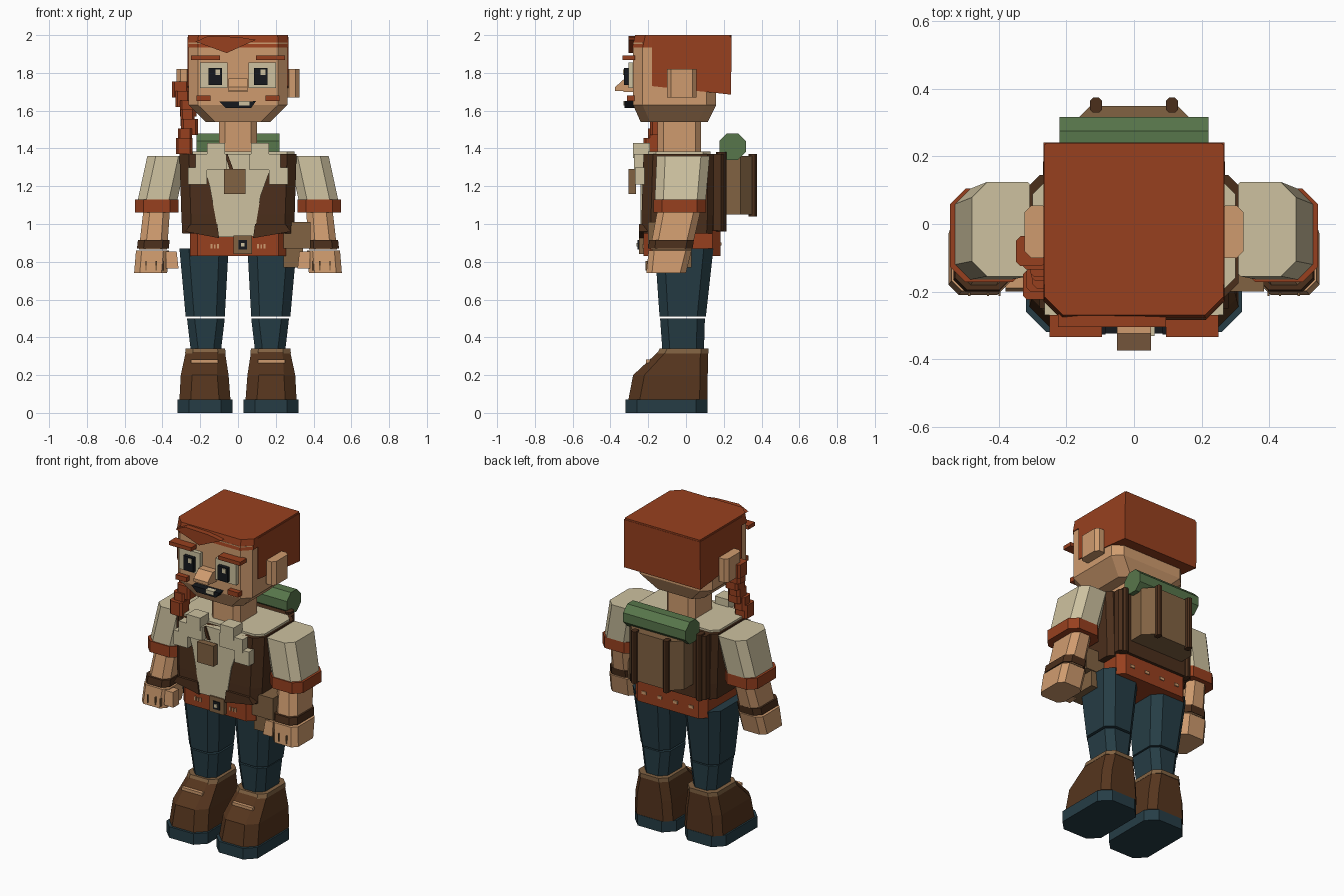
import bpy, bmesh, math
from mathutils import Vector

cube = bpy.data.objects.get("Cube")
if cube:
    bpy.data.objects.remove(cube, do_unlink=True)


def material(name, r, g, b):
    m = bpy.data.materials.new(name)
    m.use_nodes = True
    col = [(c / 255) ** 2.2 for c in (r, g, b)] + [1]
    m.diffuse_color = col
    m.node_tree.nodes["Principled BSDF"].inputs["Base Color"].default_value = col
    return m


rust = material("rust", 150, 66, 36)
skin = material("skin", 206, 154, 110)
cream = material("cream", 204, 192, 158)
leather = material("dark leather", 76, 50, 33)
boot_brown = material("boot brown", 86, 56, 35)
tan = material("tan leather", 128, 98, 68)
teal = material("dark teal", 42, 63, 71)
green = material("green", 88, 117, 76)
black = material("black", 28, 31, 35)


def build(name, rings, mat):
    """Bridge equal closed loops and cap both ends."""
    bm = bmesh.new()
    loops = [[bm.verts.new(p) for p in ring] for ring in rings]
    n = len(loops[0])
    for a, b in zip(loops, loops[1:]):
        for i in range(n):
            j = (i + 1) % n
            bm.faces.new((a[i], a[j], b[j], b[i]))
    bm.faces.new(loops[0])
    bm.faces.new(loops[-1])
    bmesh.ops.recalc_face_normals(bm, faces=bm.faces)
    me = bpy.data.meshes.new(name)
    bm.to_mesh(me)
    bm.free()
    me.materials.append(mat)
    ob = bpy.data.objects.new(name, me)
    bpy.context.collection.objects.link(ob)
    return ob


def outline(z, x0, x1, y0, y1, cf=0, cb=None):
    """Rectangle with chamfered front (cf) and back (cb) corners."""
    cb = cf if cb is None else cb
    if not cf and not cb:
        return [(x0, y0, z), (x1, y0, z), (x1, y1, z), (x0, y1, z)]
    return [(x0 + cf, y0, z), (x1 - cf, y0, z), (x1, y0 + cf, z), (x1, y1 - cb - .001, z),
            (x1 - cb - .001, y1, z), (x0 + cb + .001, y1, z), (x0, y1 - cb - .001, z), (x0, y0 + cf, z)]


def loft(name, mat, *rings, pair=False):
    """Stack outlines; a pair is also mirrored to the right side."""
    loops = [outline(*r) for r in rings]
    if not pair:
        return build(name, loops, mat)
    build("left_" + name, loops, mat)
    build("right_" + name, [[(-x, y, z) for x, y, z in l] for l in loops], mat)


def box(name, mat, x0, x1, y0, y1, z0, z1, c=0, pair=False):
    loft(name, mat, (z0, x0, x1, y0, y1, c), (z1, x0, x1, y0, y1, c), pair=pair)


def prism(name, mat, pts, a, b, along="y"):
    """Extrude an (x, z) or (y, z) profile."""
    put = (lambda p, d: (p[0], d, p[1])) if along == "y" else (lambda p, d: (d, p[0], p[1]))
    return build(name, [[put(p, d) for p in pts] for d in (a, b)], mat)


# Boots and legs
box("sole", teal, .03, .32, -.32, .115, 0, .07, .06, pair=True)
loft("boot", boot_brown, (.07, .04, .31, -.305, .113, .06, .04), (.2, .05, .303, -.28, .115, .06, .04),
     (.33, .07, .275, -.14, .117, .04), pair=True)
loft("boot_collar", tan, (.315, .066, .28, -.152, .12, .04), (.34, .068, .277, -.14, .12, .04), pair=True)
box("boot_strip", skin, .105, .25, -.212, -.19, .265, .283, pair=True)
loft("shin", teal, (.33, .09, .25, -.125, .095, .04), (.5, .07, .27, -.137, .1, .04), pair=True)
loft("thigh", teal, (.51, .07, .277, -.14, .105, .045), (.87, .05, .31, -.165, .145, .05), pair=True)

# Belt with buckle and studs
box("belt", rust, -.255, .255, -.225, .182, .83, .965, .04)
box("buckle", tan, -.025, .075, -.25, -.22, .84, .94)
box("buckle_hole", black, .002, .048, -.256, -.245, .865, .915)
box("buckle_pin", cream, .015, .035, -.262, -.25, .88, .9)
for i in range(3):
    x = .1 + .018 * i
    box("front_stud", skin, x, x + .01, -.231, -.22, .87, .895 - .004 * (i % 2), pair=True)
for i in range(4):
    x = -.18 + .11 * i
    box("back_stud", skin, x, x + .03, .18, .188, .885, .903)
box("pouch", tan, .24, .345, -.18, .03, .77, .9)
box("pouch_flap", tan, .235, .385, -.2, .035, .87, 1.01)

# Torso: vest, shirt front and shoulder yoke
loft("vest", leather, (.95, -.295, .295, -.235, .14, .05, .03), (1.05, -.3, .3, -.235, .145, .05, .03),
     (1.37, -.31, .31, -.225, .145, .05, .03))
prism("left_vest_hem", leather, [(.09, 1), (.25, 1), (.28, .96), (.08, .925)], -.25, -.2)
prism("right_vest_hem", leather, [(-.11, 1), (-.25, 1), (-.28, .96), (-.1, .925)], -.25, -.2)
prism("shirt_front", cream, [(-.2, 1.37), (.2, 1.37), (.12, 1.15), (.085, .935), (-.1, .93), (-.15, 1.2)], -.241, -.2)
box("shoulder_yoke", cream, -.3, .3, -.2, .13, 1.36, 1.383, .04)

# Stepped collar and amulet
box("collar_tip", cream, .165, .265, -.27, -.22, 1.21, 1.3, pair=True)
box("collar_step", cream, .06, .225, -.275, -.22, 1.285, 1.37, pair=True)
box("collar_top", cream, .07, .165, -.28, -.19, 1.35, 1.43, pair=True)
box("amulet", tan, -.075, .04, -.305, -.265, 1.16, 1.29)
prism("amulet_cord", leather, [(-.07, 1.37), (-.055, 1.37), (-.025, 1.29), (-.045, 1.29)], -.25, -.24)

# Arms
loft("sleeve", cream, (1.13, .32, .53, -.165, .105, .045), (1.36, .27, .48, -.155, .125, .045), pair=True)
box("cuff", rust, .315, .545, -.172, .105, 1.06, 1.13, .045, pair=True)
loft("forearm", skin, (.865, .375, .525, -.19, .03, .035), (1.08, .36, .5, -.15, .08, .035), pair=True)
loft("wristband", leather, (.87, .365, .535, -.2, .035, .035), (.915, .363, .53, -.195, .042, .035), pair=True)
loft("hand", skin, (.74, .375, .55, -.21, 0, .03), (.86, .365, .54, -.198, .03, .03), pair=True)
loft("thumb", skin, (.765, .315, .38, -.2, -.14), (.855, .325, .38, -.19, -.13), pair=True)
for x in (.395, .43, .485):
    box("finger_line", tan, x, x + .006, -.214, -.19, .755, .805, pair=True)

# Neck and head
box("neck", skin, -.1, .1, -.15, .08, 1.36, 1.56, .03)
loft("head", skin, (1.54, -.17, .17, -.24, .115, .05), (1.63, -.262, .262, -.28, .16, .05),
     (1.96, -.262, .262, -.28, .16, .05))
box("ear", skin, .25, .325, -.1, .055, 1.67, 1.82, .02, pair=True)
box("nose_base", skin, -.05, .05, -.33, -.27, 1.7, 1.735)
prism("nose", skin, [(-.375, 1.705), (-.375, 1.725), (-.325, 1.77), (-.27, 1.77), (-.27, 1.705)], -.05, .05, "x")

# Face
box("eye", cream, .055, .2, -.305, -.275, 1.72, 1.855, pair=True)
box("iris", black, .085, .155, -.328, -.3, 1.735, 1.825, pair=True)
for x in (-.12, .12):
    box("eye_glint", cream, x, x + .025, -.333, -.325, 1.79, 1.818)
box("eyebrow", rust, .095, .25, -.335, -.27, 1.868, 1.892, pair=True)
box("cheek", rust, .145, .22, -.312, -.27, 1.65, 1.68, pair=True)
prism("mouth", black, [(-.1, 1.648), (.095, 1.65), (.07, 1.615), (-.065, 1.615)], -.325, -.265)
box("tooth", cream, .005, .06, -.332, -.3, 1.628, 1.652)

# Hair: back block, crown, fringe and braid
prism("hair_back", rust, [(-.18, 1.73), (.238, 1.685), (.242, 1.99), (-.18, 1.99)], -.268, .268, "x")
loft("hair_crown", rust, (1.935, -.268, .268, -.284, .24, .055, .005), (2, -.265, .265, -.27, .24, .055, .005))
prism("fringe", rust, [(-.225, 1.965), (-.06, 1.905), (.095, 1.975), (0, 1.99), (-.16, 1.995)], -.305, -.26)
for i in range(7):
    t = i / 6
    w = .044 - .006 * (i % 2)
    x = -.305 + .04 * math.sin(t * math.pi) - .012 * (i % 2) + .02 * t
    y, z = -.08 - .1 * t, 1.71 - .3 * t
    box("braid_knot", rust, x - w, x + w, y - w, y + w, z - .04, z + .045, .012)

# Backpack with frame, straps and bedroll
box("pack_frame", leather, -.27, .27, .13, .2, .965, 1.37, .015)
box("pack_body", tan, -.19, .19, .1, .35, 1.05, 1.36, .06)
box("pack_strap", leather, .095, .13, .33, .375, 1.04, 1.37, .008, pair=True)
box("pack_side_strap", leather, .215, .25, .16, .215, .96, 1.38, .008, pair=True)
ring = [(.247 + .076 * math.cos(a), 1.41 + .076 * math.sin(a))
        for a in [(k + .5) * math.pi / 4 for k in range(8)]]
prism("bedroll", green, ring, -.22, .22, "x")
